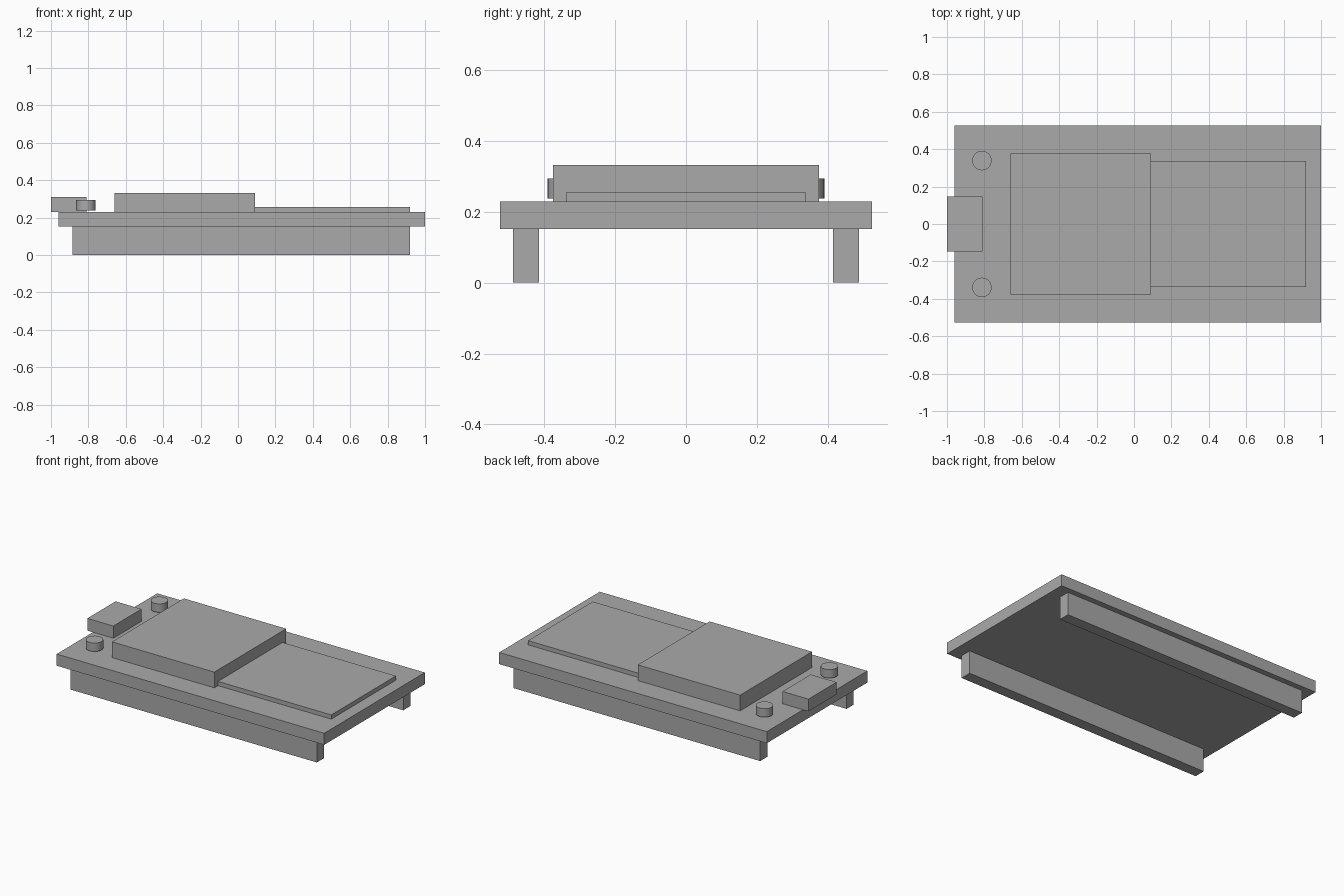
import bpy
import bmesh
from mathutils import Matrix

cube = bpy.data.objects.get("Cube")
if cube:
    bpy.data.objects.remove(cube, do_unlink=True)

grey = bpy.data.materials.new("plain grey")
grey.use_nodes = True
colour = (0.4, 0.4, 0.4, 1)
grey.diffuse_color = colour
grey.node_tree.nodes["Principled BSDF"].inputs["Base Color"].default_value = colour


def add_part(name, bm):
    mesh = bpy.data.meshes.new(name)
    bm.to_mesh(mesh)
    bm.free()
    mesh.materials.append(grey)
    obj = bpy.data.objects.new(name, mesh)
    bpy.context.collection.objects.link(obj)
    return obj


def box(name, x, y, z):
    """Box spanning the given (low, high) range on each axis."""
    bm = bmesh.new()
    size = [b - a for a, b in (x, y, z)]
    centre = [(a + b) / 2 for a, b in (x, y, z)]
    bmesh.ops.create_cube(bm, size=1, matrix=Matrix.LocRotScale(centre, None, size))
    return add_part(name, bm)


def button(name, x, y, radius, z):
    bm = bmesh.new()
    bmesh.ops.create_cone(bm, cap_ends=True, segments=32, radius1=radius, radius2=radius,
                          depth=z[1] - z[0],
                          matrix=Matrix.Translation((x, y, (z[0] + z[1]) / 2)))
    obj = add_part(name, bm)
    bpy.ops.object.select_all(action="DESELECT")
    obj.select_set(True)
    bpy.context.view_layer.objects.active = obj
    bpy.ops.object.shade_smooth_by_angle()


BOTTOM, TOP = 0.152, 0.229

# Board and the parts mounted on top of it
box("circuit_board", (-0.96, 1.0), (-0.526, 0.526), (BOTTOM, TOP))
box("module_shield", (-0.66, 0.09), (-0.376, 0.376), (TOP, 0.333))
box("module_plate", (0.09, 0.92), (-0.338, 0.338), (TOP, 0.257))
box("cable_socket", (-1.0, -0.81), (-0.147, 0.147), (TOP, 0.31))

# Mirrored header strips and push buttons
for side, s in (("left", 1), ("right", -1)):
    box(side + "_header_strip", (-0.886, 0.92), sorted((s * 0.415, s * 0.489)), (0, BOTTOM))
    button(side + "_push_button", -0.813, s * 0.339, 0.052, (0.238, 0.294))
